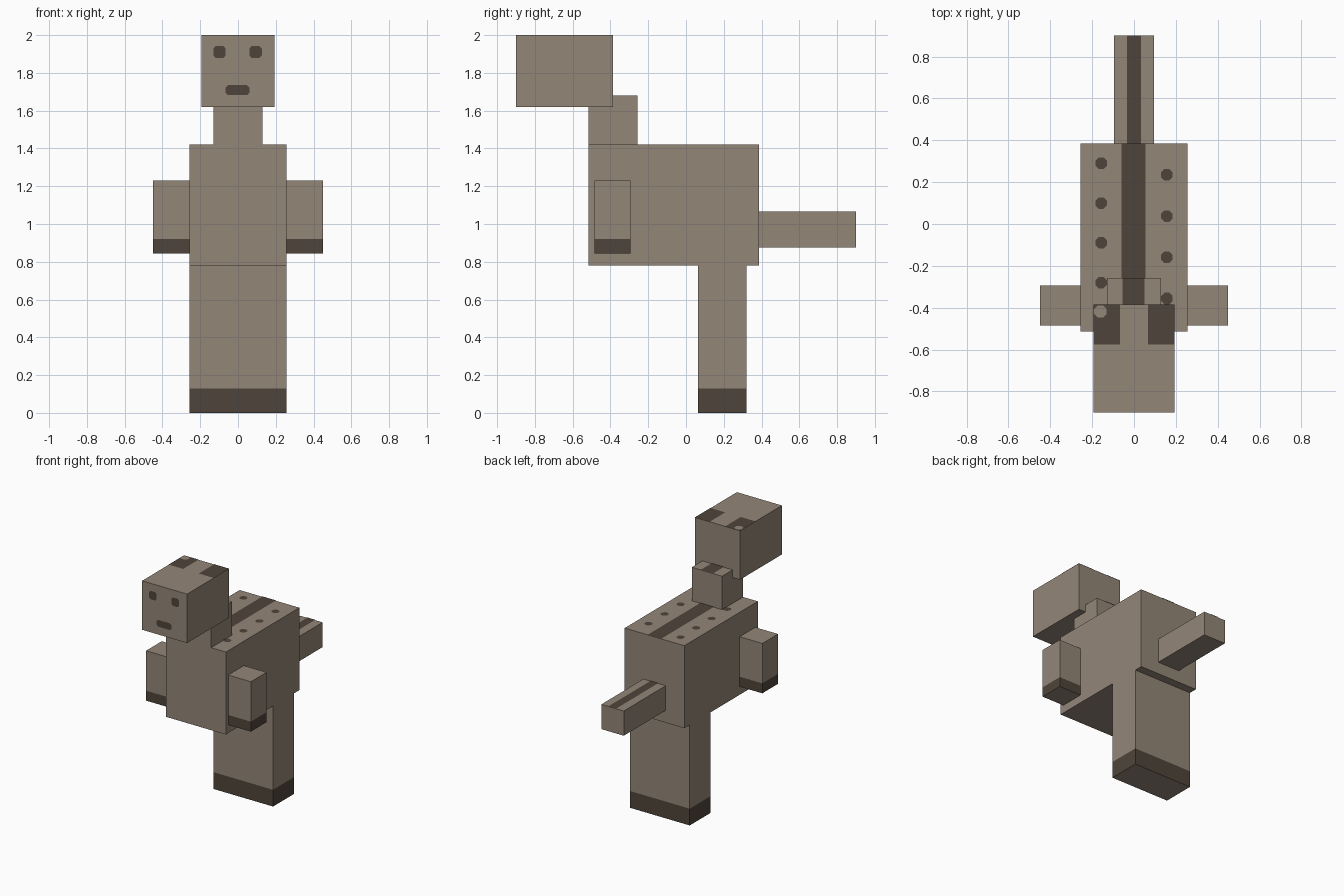
import bpy, bmesh, math
from mathutils import Vector

cube = bpy.data.objects.get("Cube")
if cube:
    bpy.data.objects.remove(cube, do_unlink=True)


def make_material(name, rgb):
    mat = bpy.data.materials.new(name)
    mat.use_nodes = True
    mat.diffuse_color = (*rgb, 1)
    mat.node_tree.nodes["Principled BSDF"].inputs["Base Color"].default_value = (*rgb, 1)
    return mat


HIDE = make_material("taupe hide", (0.295, 0.24, 0.187))
DARK = make_material("dark brown", (0.078, 0.06, 0.043))
LIFT = 0.003  # height of painted plates above the hide


def finish(name, bm, mats):
    mesh = bpy.data.meshes.new(name)
    bm.to_mesh(mesh)
    bm.free()
    for mat in mats:
        mesh.materials.append(mat)
    obj = bpy.data.objects.new(name, mesh)
    bpy.context.collection.objects.link(obj)
    return obj


def box(name, x, y, z, band=None):
    """Box from three ranges; sides below the band height turn dark."""
    bm = bmesh.new()
    bmesh.ops.create_cube(bm, size=1)
    for v in bm.verts:
        v.co = Vector(r[0] if c < 0 else r[1] for c, r in zip(v.co, (x, y, z)))
    if band:
        bmesh.ops.bisect_plane(bm, geom=bm.verts[:] + bm.edges[:] + bm.faces[:],
                               plane_co=(0, 0, band), plane_no=(0, 0, 1))
        for f in bm.faces:
            side = abs(f.normal.z) < 0.5
            f.material_index = int(side and f.calc_center_median().z < band)
    return finish(name, bm, (HIDE, DARK))


def plate(name, points, mat=DARK):
    """Single painted face through the given corners."""
    bm = bmesh.new()
    bm.faces.new([bm.verts.new(p) for p in points])
    return finish(name, bm, (mat,))


def top_stripe(name, x, y, z):
    h = z + LIFT
    plate(name, [(x[0], y[0], h), (x[1], y[0], h), (x[1], y[1], h), (x[0], y[1], h)])


def top_spot(name, x, y, z, radius, mat=DARK):
    turns = [math.tau * (i + 0.5) / 8 for i in range(8)]
    plate(name, [(x + radius * math.cos(a), y + radius * math.sin(a), z) for a in turns], mat)


def face_mark(name, x, z, cut):
    """Rectangle with clipped corners on the front of the head."""
    (l, r), (b, t), y = x, z, -0.9 - LIFT
    plate(name, [(px, y, pz) for px, pz in (
        (l + cut, b), (r - cut, b), (r, b + cut), (r, t - cut),
        (r - cut, t), (l + cut, t), (l, t - cut), (l, b + cut))])


# Main blocks
box("body", (-0.256, 0.256), (-0.515, 0.386), (0.78, 1.42))
box("neck", (-0.13, 0.13), (-0.515, -0.257), (1.42, 1.68))
box("head", (-0.193, 0.193), (-0.9, -0.386), (1.62, 2.0))
box("tail", (-0.096, 0.096), (0.386, 0.9), (0.875, 1.067))

# Limbs with dark hoof bands
for side, s in (("left", 1), ("right", -1)):
    box(side + "_leg", sorted((0, 0.256 * s)), (0.064, 0.32), (0, 0.78), 0.13)
    box(side + "_arm", sorted((0.256 * s, 0.45 * s)), (-0.485, -0.293), (0.843, 1.23), 0.92)

# Back stripe
top_stripe("body_stripe", (-0.06, 0.056), (-0.257, 0.386), 1.42)
top_stripe("neck_stripe", (-0.055, 0.05), (-0.386, -0.257), 1.68)
top_stripe("tail_stripe", (-0.033, 0.033), (0.386, 0.9), 1.067)

# Staggered spots on the back
for i in range(4):
    top_spot("right_back_spot", -0.157, 0.29 - 0.19 * i, 1.42 + LIFT, 0.03)
    top_spot("left_back_spot", 0.157, 0.235 - 0.197 * i, 1.42 + LIFT, 0.03)

# Head patches, with one pale spot at the rear corner
top_stripe("right_head_patch", (-0.193, -0.068), (-0.575, -0.386), 2.0 - LIFT / 2)
top_stripe("left_head_patch", (0.066, 0.193), (-0.575, -0.386), 2.0 - LIFT / 2)
top_spot("pale_head_spot", -0.161, -0.418, 2.0 + LIFT, 0.032, HIDE)

# Face
face_mark("right_eye", (-0.131, -0.066), (1.878, 1.943), 0.013)
face_mark("left_eye", (0.061, 0.126), (1.878, 1.943), 0.013)
face_mark("mouth", (-0.067, 0.062), (1.683, 1.735), 0.014)
